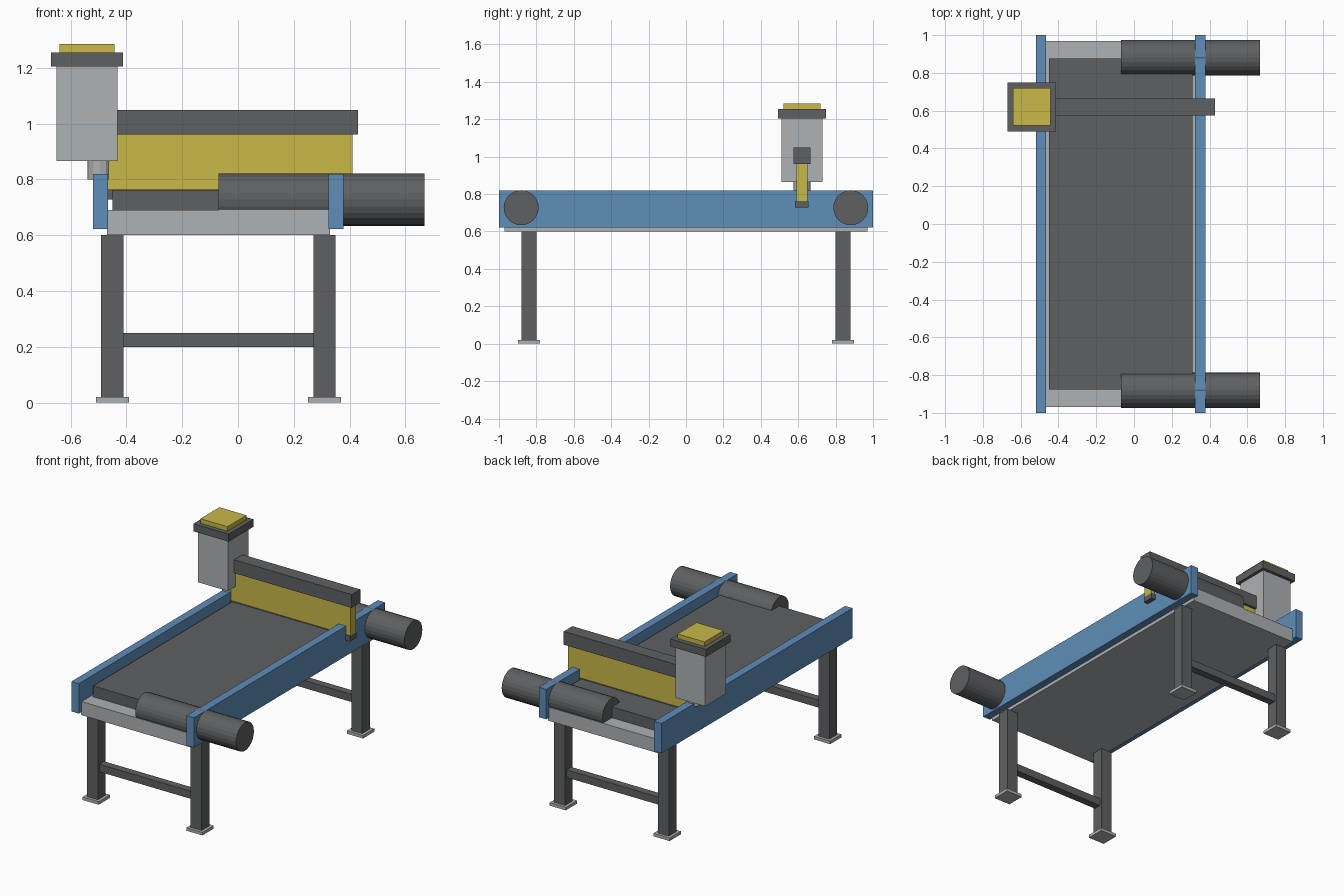
import bpy
import math

if "Cube" in bpy.data.objects:
    bpy.data.objects.remove(bpy.data.objects["Cube"])


def material(name, rgb):
    m = bpy.data.materials.new(name)
    m.diffuse_color = (*rgb, 1.0)
    m.use_nodes = True
    m.node_tree.nodes["Principled BSDF"].inputs["Base Color"].default_value = m.diffuse_color
    return m


DARK = material("dark grey", (0.11, 0.117, 0.122))
LIGHT = material("light grey", (0.42, 0.445, 0.46))
YELLOW = material("yellow", (0.578, 0.479, 0.066))
BLUE = material("blue", (0.114, 0.266, 0.479))


def box(name, mat, x, y, z):
    """Box from (min, max) ranges on each axis."""
    bpy.ops.mesh.primitive_cube_add(size=1)
    o = bpy.context.object
    o.name = name
    for v in o.data.vertices:
        v.co = [r[0] if c < 0 else r[1] for c, r in zip(v.co, (x, y, z))]
    o.data.materials.append(mat)
    return o


def cylinder(name, mat, radius, length, center, sides, rotation=(0, 0, 0)):
    bpy.ops.mesh.primitive_cylinder_add(vertices=sides, radius=radius, depth=length,
                                        location=center, rotation=rotation)
    o = bpy.context.object
    o.name = name
    o.data.materials.append(mat)
    return o


def around(c, half):
    return (c - half, c + half)


# Conveyor bed, belt and side rails
box("bed", LIGHT, (-0.47, 0.33), (-0.97, 0.97), (0.60, 0.69))
box("belt", DARK, (-0.45, 0.31), (-0.875, 0.875), (0.69, 0.762))
box("left_rail", BLUE, (-0.52, -0.466), (-1, 1), (0.622, 0.82))
box("right_rail", BLUE, (0.324, 0.378), (-1, 1), (0.622, 0.82))

# Legs, feet, cross braces and drive motors at both ends
for end, s in (("front", -1), ("back", 1)):
    y = 0.84 * s
    for side, x in (("left", -0.45), ("right", 0.31)):
        box(f"{end}_{side}_leg", DARK, around(x, 0.04), around(y, 0.04), (0.02, 0.60))
        box(f"{end}_{side}_foot", LIGHT, around(x, 0.059), around(y, 0.059), (0, 0.02))
    box(f"{end}_brace", DARK, (-0.41, 0.27), around(y, 0.025), (0.20, 0.25))
    cylinder(f"{end}_drive_motor", DARK, 0.0935, 0.738, (0.299, 0.881 * s, 0.727), 24,
             (0, math.pi / 2, 0))

# Diverter arm: beam, panel and lower edge strip
Y = 0.62
box("arm_beam", DARK, (-0.49, 0.43), around(Y, 0.045), (0.96, 1.048))
box("arm_panel", YELLOW, (-0.47, 0.41), around(Y, 0.03), (0.762, 0.96))
box("arm_edge_strip", DARK, (-0.47, 0.41), around(Y, 0.036), (0.727, 0.764))

# Actuator tower on the left rail
cylinder("tower_pivot", LIGHT, 0.045, 0.08, (-0.495, Y, 0.84), 12)
box("tower_housing", LIGHT, around(-0.541, 0.109), around(Y, 0.109), (0.865, 1.205))
box("tower_cap", DARK, around(-0.541, 0.129), around(Y, 0.129), (1.205, 1.255))
box("tower_top_plate", YELLOW, around(-0.541, 0.099), around(Y, 0.099), (1.255, 1.285))
